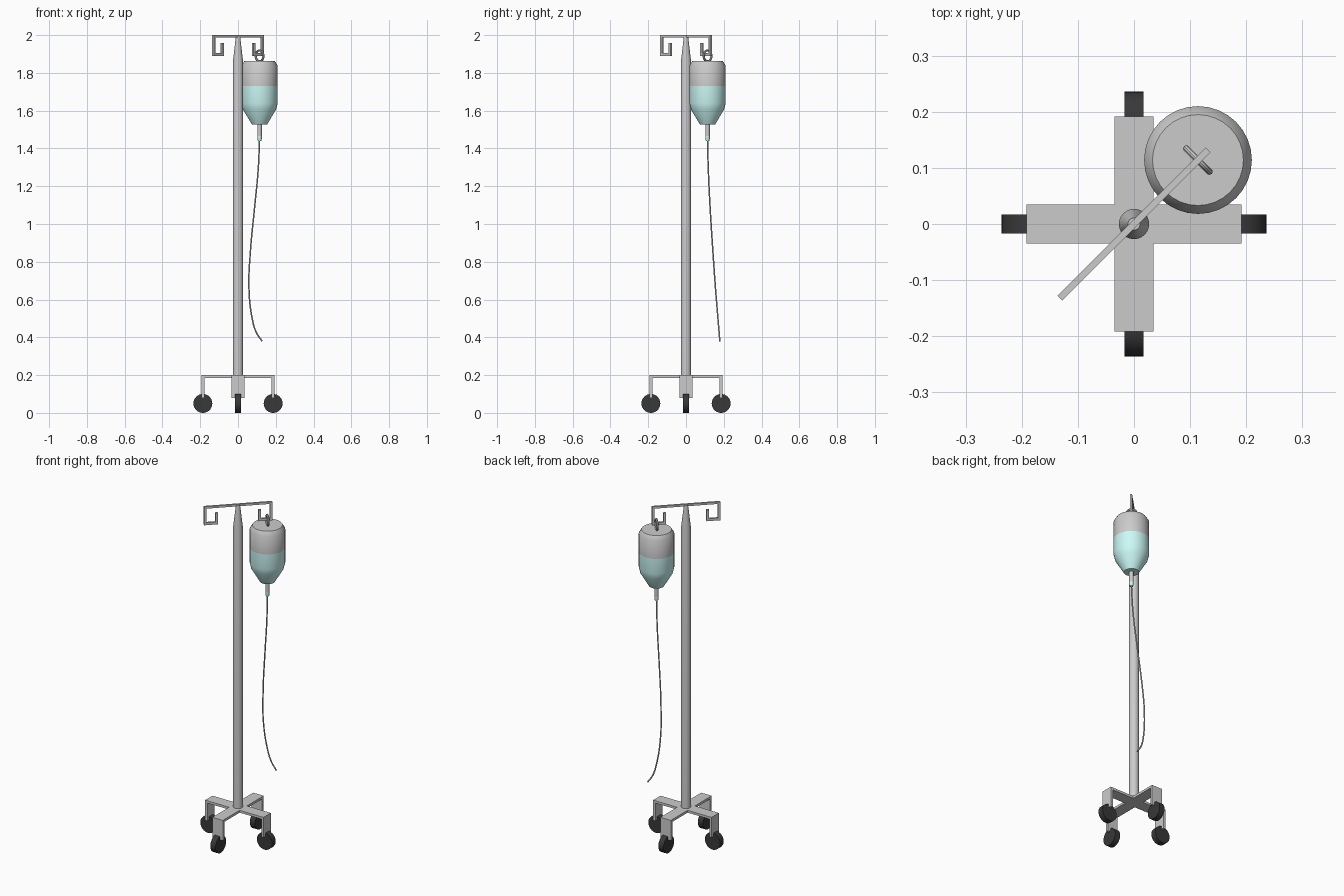
import bpy, bmesh
from math import pi, cos, sin
from mathutils import Vector, Matrix

if "Cube" in bpy.data.objects:
    bpy.data.objects.remove(bpy.data.objects["Cube"])


def material(name, rgb):
    m = bpy.data.materials.new(name)
    m.diffuse_color = (*rgb, 1)
    m.use_nodes = True
    m.node_tree.nodes["Principled BSDF"].inputs["Base Color"].default_value = m.diffuse_color
    return m


TEAL = material("teal_fluid", (0.6, 0.95, 0.93))
DARK = material("dark_rubber", (0.04, 0.04, 0.04))
BAG = Vector((0.114, 0.114, 0))


def finish(name, bm, mat=None, matrix=Matrix(), smooth=False):
    bmesh.ops.recalc_face_normals(bm, faces=bm.faces)
    me = bpy.data.meshes.new(name)
    bm.to_mesh(me)
    bm.free()
    ob = bpy.data.objects.new(name, me)
    bpy.context.collection.objects.link(ob)
    ob.matrix_world = matrix
    if mat:
        me.materials.append(mat)
    if smooth:
        bpy.context.view_layer.objects.active = ob
        ob.select_set(True)
        bpy.ops.object.shade_smooth_by_angle(angle=0.6)
        ob.select_set(False)
    return ob


def lathe(name, profile, sides, centre=Vector(), mat=None, cap=(True, True), smooth=False, turn=Matrix()):
    """Stacked rings from (radius, z) pairs, optionally capped."""
    bm = bmesh.new()
    rings = [[bm.verts.new((r * cos(2 * pi * i / sides), r * sin(2 * pi * i / sides), z))
              for i in range(sides)] for r, z in profile]
    for a, b in zip(rings, rings[1:]):
        for i in range(sides):
            j = (i + 1) % sides
            bm.faces.new((a[i], a[j], b[j], b[i]))
    for ring, wanted in ((rings[0], cap[0]), (rings[-1], cap[1])):
        if wanted:
            bm.faces.new(ring)
    return finish(name, bm, mat, Matrix.Translation(centre) @ turn, smooth)


def ribbon(name, outline, width, turn):
    """Outline in x-z, extruded evenly in y, then turned about z."""
    bm = bmesh.new()
    face = bm.faces.new([bm.verts.new((x, -width / 2, z)) for x, z in outline])
    ext = bmesh.ops.extrude_face_region(bm, geom=[face])["geom"]
    bmesh.ops.translate(bm, vec=(0, width, 0), verts=[v for v in ext if isinstance(v, bmesh.types.BMVert)])
    bm.faces.new([v for v in face.verts]) if not face.is_valid else None
    return finish(name, bm, None, Matrix.Rotation(turn, 4, 'Z'))


# Base: two crossed arms with folded-down ends
bracket = [(-0.192, 0.2), (0.192, 0.2), (0.192, 0.08), (0.178, 0.08),
           (0.178, 0.186), (-0.178, 0.186), (-0.178, 0.08), (-0.192, 0.08)]
for k in range(2):
    ribbon(f"base_arm_{k + 1}", bracket, 0.069, k * pi / 2)

# Wheels rolling outward at each arm end
for k in range(4):
    a = k * pi / 2
    lathe(f"wheel_{k + 1}", [(0.05, -0.017), (0.05, 0.017)], 32,
          Vector((0.186 * cos(a), 0.186 * sin(a), 0.05)), DARK, smooth=True,
          turn=Matrix.Rotation(a, 4, 'Z') @ Matrix.Rotation(pi / 2, 4, 'X'))

# Pole with tapered top
lathe("pole", [(0.027, 0.19), (0.027, 1.86), (0.011, 1.995)], 24, smooth=True)

# Hanger bar with a square hook at each end, set diagonally
half = [(0.187, 2.0), (0.187, 1.89), (0.111, 1.89), (0.111, 1.957), (0.125, 1.957),
        (0.125, 1.904), (0.173, 1.904), (0.173, 1.988)]
ribbon("hanger_hooks", half + [(-x, z) for x, z in reversed(half)], 0.012, pi / 4)

# Bottle: clear upper part and fluid-filled lower part
lathe("bottle_upper", [(0.096, 1.73), (0.096, 1.838), (0.081, 1.862)], 32, BAG, cap=(False, True), smooth=True)
lathe("bottle_fluid", [(0.041, 1.528), (0.088, 1.607), (0.096, 1.64), (0.096, 1.73)], 32, BAG,
      TEAL, cap=(True, False), smooth=True)
lathe("drip_neck", [(0.012, 1.465), (0.012, 1.53)], 16, BAG, smooth=True)
lathe("drip_fluid", [(0.009, 1.44), (0.012, 1.452), (0.012, 1.465)], 16, BAG, TEAL, smooth=True)

# Hanging ring, square to the hanger bar
bpy.ops.mesh.primitive_torus_add(major_radius=0.029, minor_radius=0.006, major_segments=32, minor_segments=10,
                                 location=(BAG.x, BAG.y, 1.89), rotation=(pi / 2, 0, -pi / 4))
bpy.context.object.name = "bottle_ring"
bpy.ops.object.shade_smooth_by_angle()
bpy.context.object.select_set(False)

# Drip tube
path = [(0.114, 0.114, 1.445), (0.107, 0.118, 1.29), (0.087, 0.128, 1.08), (0.066, 0.142, 0.86),
        (0.058, 0.156, 0.66), (0.075, 0.169, 0.5), (0.095, 0.175, 0.43), (0.127, 0.179, 0.38)]
cu = bpy.data.curves.new("drip_tube", 'CURVE')
cu.dimensions = '3D'
cu.bevel_depth = 0.004
cu.bevel_resolution = 2
cu.resolution_u = 6
cu.use_fill_caps = True
sp = cu.splines.new('BEZIER')
sp.bezier_points.add(len(path) - 1)
for p, co in zip(sp.bezier_points, path):
    p.co = co
    p.handle_left_type = p.handle_right_type = 'AUTO'
bpy.context.collection.objects.link(bpy.data.objects.new("drip_tube", cu))
